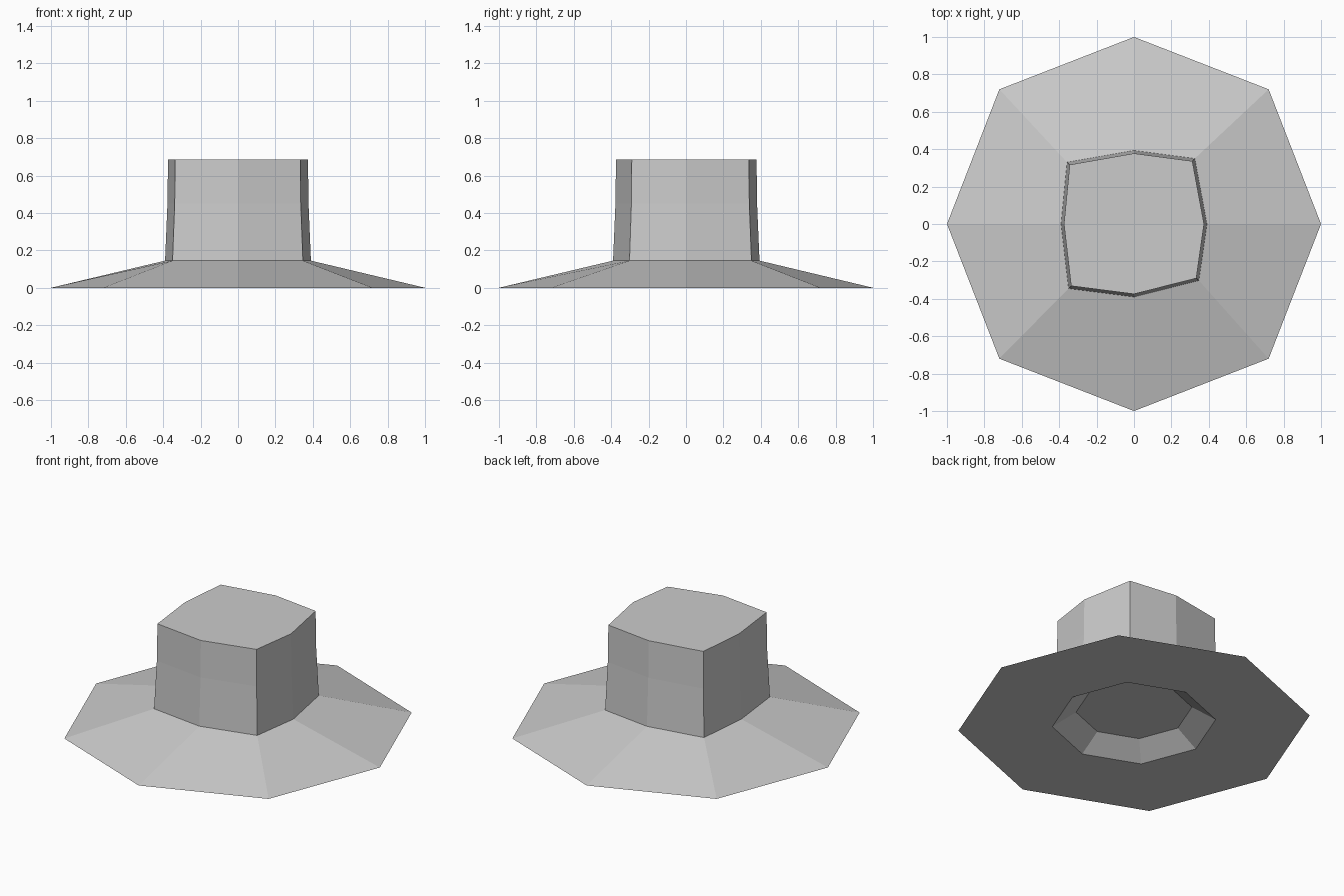
import bpy
import bmesh

cube = bpy.data.objects.get("Cube")
if cube:
    bpy.data.objects.remove(cube, do_unlink=True)

# One plain grey felt
felt = bpy.data.materials.new("grey felt")
felt.use_nodes = True
grey = (0.6, 0.6, 0.6, 1.0)
felt.diffuse_color = grey
felt.node_tree.nodes["Principled BSDF"].inputs["Base Color"].default_value = grey

# Eight-sided outlines, counter-clockwise from the left side
BRIM = [(1, 0), (.72, .72), (0, 1), (-.72, .72),
        (-1, 0), (-.72, -.72), (0, -1), (.72, -.72)]
CROWN = [(.39, 0), (.325, .35), (0, .393), (-.358, .33),
         (-.39, 0), (-.35, -.345), (0, -.39), (.347, -.302)]


def loft(name, rings):
    """Skin a stack of (outline, scale, height) rings and cap both ends."""
    bm = bmesh.new()
    loops = [[bm.verts.new((x * s, y * s, z)) for x, y in outline]
             for outline, s, z in rings]
    for a, b in zip(loops, loops[1:]):
        for i in range(len(a)):
            j = (i + 1) % len(a)
            bm.faces.new((a[i], a[j], b[j], b[i]))
    bm.faces.new(reversed(loops[0]))
    bm.faces.new(loops[-1])
    bmesh.ops.recalc_face_normals(bm, faces=bm.faces)
    mesh = bpy.data.meshes.new(name)
    bm.to_mesh(mesh)
    bm.free()
    mesh.materials.append(felt)
    obj = bpy.data.objects.new(name, mesh)
    bpy.context.collection.objects.link(obj)
    return obj


# Head recess, flat underside, sloping brim and crown in one skin
loft("hat", [
    (BRIM, .33, .09),
    (BRIM, .465, 0),
    (BRIM, 1, 0),
    (CROWN, 1, .145),
    (CROWN, .967, .45),
    (CROWN, .96, .685),
])
